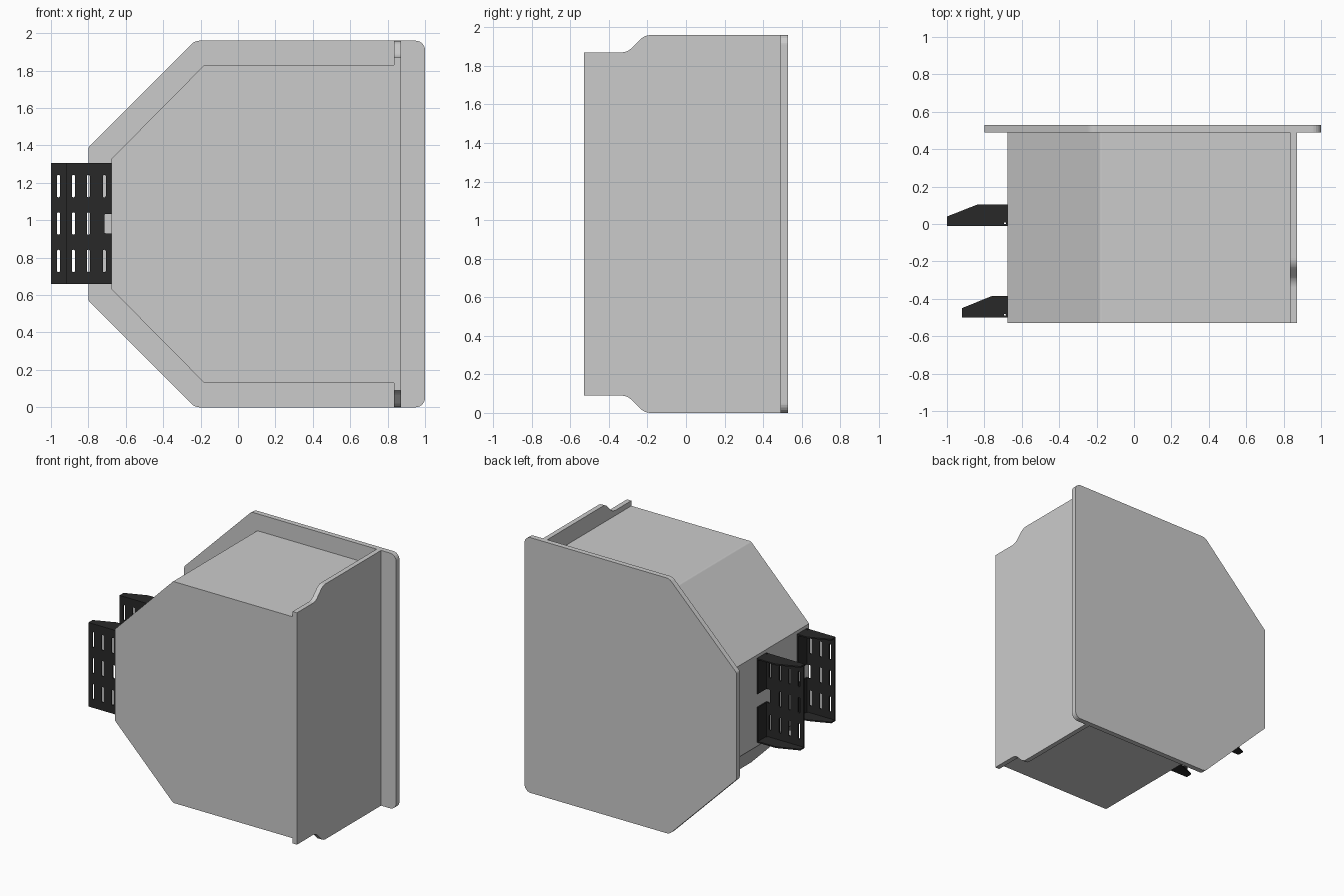
import bpy, bmesh, math
from mathutils import Vector, Matrix

if "Cube" in bpy.data.objects:
    bpy.data.objects.remove(bpy.data.objects["Cube"])

# Local drawing plane -> world axes
PLANES = {
    "XY": Matrix.Identity(4),
    "XZ": Matrix.Rotation(math.pi / 2, 4, 'X'),
    "YZ": Matrix(((0, 0, 1, 0), (1, 0, 0, 0), (0, 1, 0, 0), (0, 0, 0, 1))),
}
AXIS = {"XY": Vector((0, 0, 1)), "XZ": Vector((0, 1, 0)), "YZ": Vector((1, 0, 0))}

dark = bpy.data.materials.new("dark_metal")
dark.diffuse_color = (0.022, 0.022, 0.022, 1)
dark.use_nodes = True
dark.node_tree.nodes["Principled BSDF"].inputs["Base Color"].default_value = dark.diffuse_color


def rounded(corners, steps=6):
    """Outline from (u, v, radius) corners; each radius becomes a small arc."""
    out = []
    n = len(corners)
    for i, (u, v, r) in enumerate(corners):
        p = Vector((u, v))
        if r == 0:
            out.append(p)
            continue
        a = (Vector(corners[i - 1][:2]) - p).normalized()
        b = (Vector(corners[(i + 1) % n][:2]) - p).normalized()
        half = a.angle(b) / 2
        centre = p + (a + b).normalized() * (r / math.sin(half))
        d0 = p + a * (r / math.tan(half)) - centre
        d1 = p + b * (r / math.tan(half)) - centre
        for k in range(steps + 1):
            d = d0.lerp(d1, k / steps).normalized() * r
            out.append(centre + d)
    return out


def slab(name, plane, lo, hi, outline, holes=(), material=None):
    """Extrude a filled outline with holes between lo and hi along the plane normal."""
    cu = bpy.data.curves.new(name + "_profile", 'CURVE')
    cu.dimensions = '2D'
    cu.fill_mode = 'BOTH'
    cu.extrude = (hi - lo) / 2
    for loop in (outline, *holes):
        s = cu.splines.new('POLY')
        s.points.add(len(loop) - 1)
        for pt, co in zip(s.points, loop):
            pt.co = (co[0], co[1], 0, 1)
        s.use_cyclic_u = True
    tmp = bpy.data.objects.new(name + "_profile", cu)
    bpy.context.collection.objects.link(tmp)
    dg = bpy.context.evaluated_depsgraph_get()
    me = bpy.data.meshes.new_from_object(tmp.evaluated_get(dg))
    bpy.data.objects.remove(tmp)
    bpy.data.curves.remove(cu)
    me.name = name
    me.transform(Matrix.Translation(AXIS[plane] * (lo + hi) / 2) @ PLANES[plane])
    bm = bmesh.new()
    bm.from_mesh(me)
    bmesh.ops.remove_doubles(bm, verts=bm.verts, dist=1e-5)
    bmesh.ops.recalc_face_normals(bm, faces=bm.faces)
    for f in bm.faces:
        f.smooth = False
    bm.to_mesh(me)
    bm.free()
    me.materials.clear()
    if material:
        me.materials.append(material)
    ob = bpy.data.objects.new(name, me)
    bpy.context.collection.objects.link(ob)
    return ob


def rect(u0, u1, v0, v1, r=0):
    return rounded([(u0, v0, r), (u1, v0, r), (u1, v1, r), (u0, v1, r)], 4)


# Back flange plate
slab("back_flange", "XZ", 0.49, 0.53, rounded([
    (-0.80, 0.57, 0.03), (-0.23, 0, 0.06), (1, 0, 0.05),
    (1, 1.96, 0.05), (-0.23, 1.96, 0.06), (-0.80, 1.39, 0.03)]))

# Main housing with chamfered left corners
slab("housing", "XZ", -0.53, 0.49, rounded([
    (-0.675, 0.63, 0), (-0.18, 0.13, 0.02), (0.835, 0.13, 0),
    (0.835, 1.83, 0), (-0.18, 1.83, 0.02), (-0.675, 1.33, 0)]))

# Right side plate, stepped narrower toward the front
slab("side_plate", "YZ", 0.835, 0.872, rounded([
    (-0.53, 0.09, 0), (-0.305, 0.09, 0.08), (-0.215, 0, 0.08), (0.49, 0, 0),
    (0.49, 1.96, 0), (-0.215, 1.96, 0.08), (-0.305, 1.87, 0.08), (-0.53, 1.87, 0)]))


# Slotted brackets: face plate, top and bottom cheeks, two mounting tabs
def bracket(name, x_tip, x_knee, y, columns):
    x0, t, z0, z1, depth = -0.675, 0.01, 0.66, 1.305, 0.115
    mid = (z0 + z1) / 2
    slots = [rect(x - 0.008, x + 0.008, z - 0.06, z + 0.06, 0.0075)
             for x in columns for z in (mid - 0.2, mid, mid + 0.2)
             if not (x > -0.75 and z == mid)]
    face = rounded([(x_tip, z0, 0), (x0, z0, 0), (x0, mid - 0.052, 0),
                    (-0.715, mid - 0.052, 0.008), (-0.715, mid + 0.052, 0.008),
                    (x0, mid + 0.052, 0), (x0, z1, 0), (x_tip, z1, 0)], 3)
    slab(name + "_face", "XZ", y, y + t, face, slots, dark)
    cheek = [(x_tip, y), (x0, y), (x0, y + depth), (x_knee, y + depth), (x_tip, y + 0.05)]
    relief = [rect(x0 - 0.021, x0 - 0.009, y + 0.007, y + 0.019, 0.0055)]
    for side, za in (("bottom", z0), ("top", z1 - t)):
        slab(f"{name}_{side}_cheek", "XY", za, za + t, cheek, relief, dark)
    for side, za, zb in (("lower", z0 + t, mid - 0.052), ("upper", mid + 0.052, z1 - t)):
        slab(f"{name}_{side}_tab", "YZ", x0 - t, x0,
             rect(y + t, y + depth, za, zb), (), dark)


bracket("rear_bracket", -1.0, -0.835, -0.01, (-0.96, -0.88, -0.80, -0.715))
bracket("front_bracket", -0.92, -0.76, -0.50, (-0.88, -0.80, -0.715))
